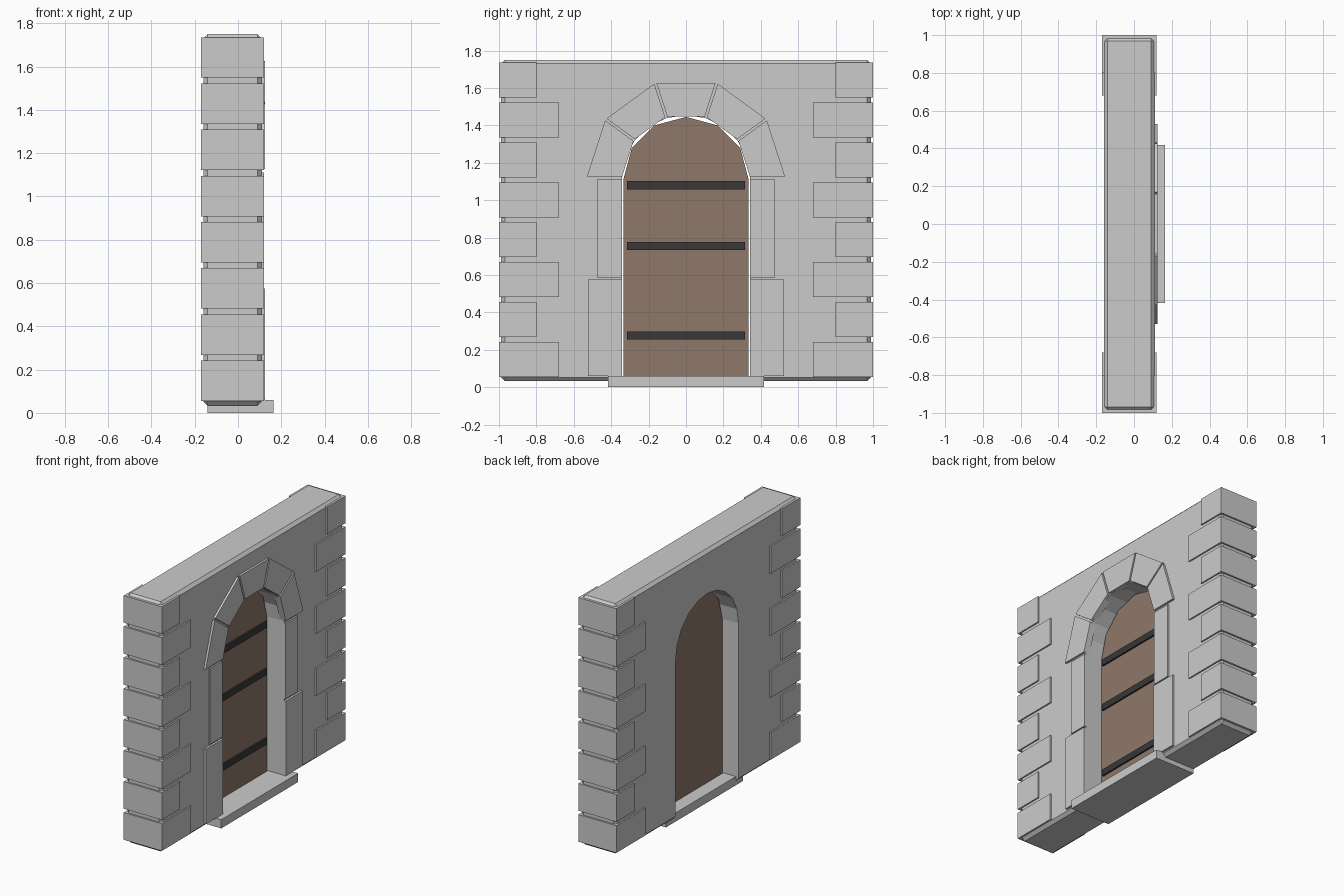
import bpy, bmesh, math

if "Cube" in bpy.data.objects:
    bpy.data.objects.remove(bpy.data.objects["Cube"])

def material(name, rgb):
    m = bpy.data.materials.new(name)
    m.diffuse_color = (*rgb, 1)
    m.use_nodes = True
    m.node_tree.nodes["Principled BSDF"].inputs["Base Color"].default_value = m.diffuse_color
    return m

wood = material("wood", (0.27, 0.19, 0.14))
iron = material("iron", (0.04, 0.04, 0.04))

def prism(name, pts, x0, x1, mat=None, bevel=0):
    """Extrude a (y, z) outline from x0 to x1."""
    bm = bmesh.new()
    face = bm.faces.new([bm.verts.new((x0, y, z)) for y, z in pts])
    ext = bmesh.ops.extrude_face_region(bm, geom=[face])
    for v in ext["geom"]:
        if isinstance(v, bmesh.types.BMVert):
            v.co.x = x1
    bmesh.ops.recalc_face_normals(bm, faces=bm.faces)
    if bevel:
        bmesh.ops.bevel(bm, geom=bm.edges[:], offset=bevel, segments=1,
                        affect='EDGES', profile=0.5)
    me = bpy.data.meshes.new(name)
    bm.to_mesh(me)
    bm.free()
    ob = bpy.data.objects.new(name, me)
    bpy.context.collection.objects.link(ob)
    if mat:
        me.materials.append(mat)
    return ob

def box(name, x0, x1, y0, y1, z0, z1, mat=None, bevel=0):
    return prism(name, [(y0, z0), (y1, z0), (y1, z1), (y0, z1)], x0, x1, mat, bevel)

SPRING = 1.12

def arch(w, rise, z0, spring, n):
    """Outline of a doorway with an n-sided arched head."""
    head = [(w * math.cos(math.pi * i / n), spring + rise * math.sin(math.pi * i / n))
            for i in range(n + 1)]
    return [(-w, z0), (w, z0)] + head

# wall slab with arched opening
wall = box("wall", -0.16, 0.11, -0.988, 0.988, 0.032, 1.75, bevel=0.02)
cutter = prism("opening_cutter", arch(0.342, 0.335, -0.1, SPRING, 10), -0.4, 0.4)
cutter.hide_render = True
cutter.hide_viewport = False
cutter.display_type = 'WIRE'
mod = wall.modifiers.new("opening", 'BOOLEAN')
mod.operation = 'DIFFERENCE'
mod.solver = 'EXACT'
mod.object = cutter
bpy.context.view_layer.objects.active = wall
bpy.ops.object.modifier_apply(modifier=mod.name)
bpy.data.objects.remove(cutter)

# corner stones, alternating long and short
for s in (-1, 1):
    for i in range(8):
        z = 0.055 + i * 0.2133
        inner = 0.68 if i % 2 == 0 else 0.80
        y0, y1 = sorted((s * inner, s * 1.0))
        box("corner_stone", -0.17, 0.12, y0, y1, z, z + 0.187)

# door jamb stones
for s in (-1, 1):
    for outer, z0, z1, front in ((0.525, 0.06, 0.575, 0.125), (0.475, 0.587, 1.11, 0.121)):
        y0, y1 = sorted((s * 0.342, s * outer))
        box("jamb_stone", 0.08, front, y0, y1, z0, z1)

# arch stones: five straight-sided wedges
gap = 0.006
for i in range(5):
    a0, a1 = math.pi * i / 5, math.pi * (i + 1) / 5
    pts = []
    for r, a, d in ((0.342, a0, 1), (0.53, a0, 1), (0.53, a1, -1), (0.342, a1, -1)):
        # shift each side inward to leave a mortar joint
        pts.append((r * math.cos(a) - d * gap * math.sin(a),
                    SPRING + r * math.sin(a) + d * gap * math.cos(a)))
    prism("arch_stone", pts, 0.08, 0.125)

# plank door with iron straps
prism("door", arch(0.335, 0.335, 0.055, 1.11, 6), -0.045, -0.012, wood)
for z in (0.277, 0.755, 1.08):
    box("door_strap", -0.02, 0.0, -0.315, 0.315, z - 0.022, z + 0.022, iron)

# threshold
box("threshold", -0.14, 0.165, -0.418, 0.418, 0, 0.06)
